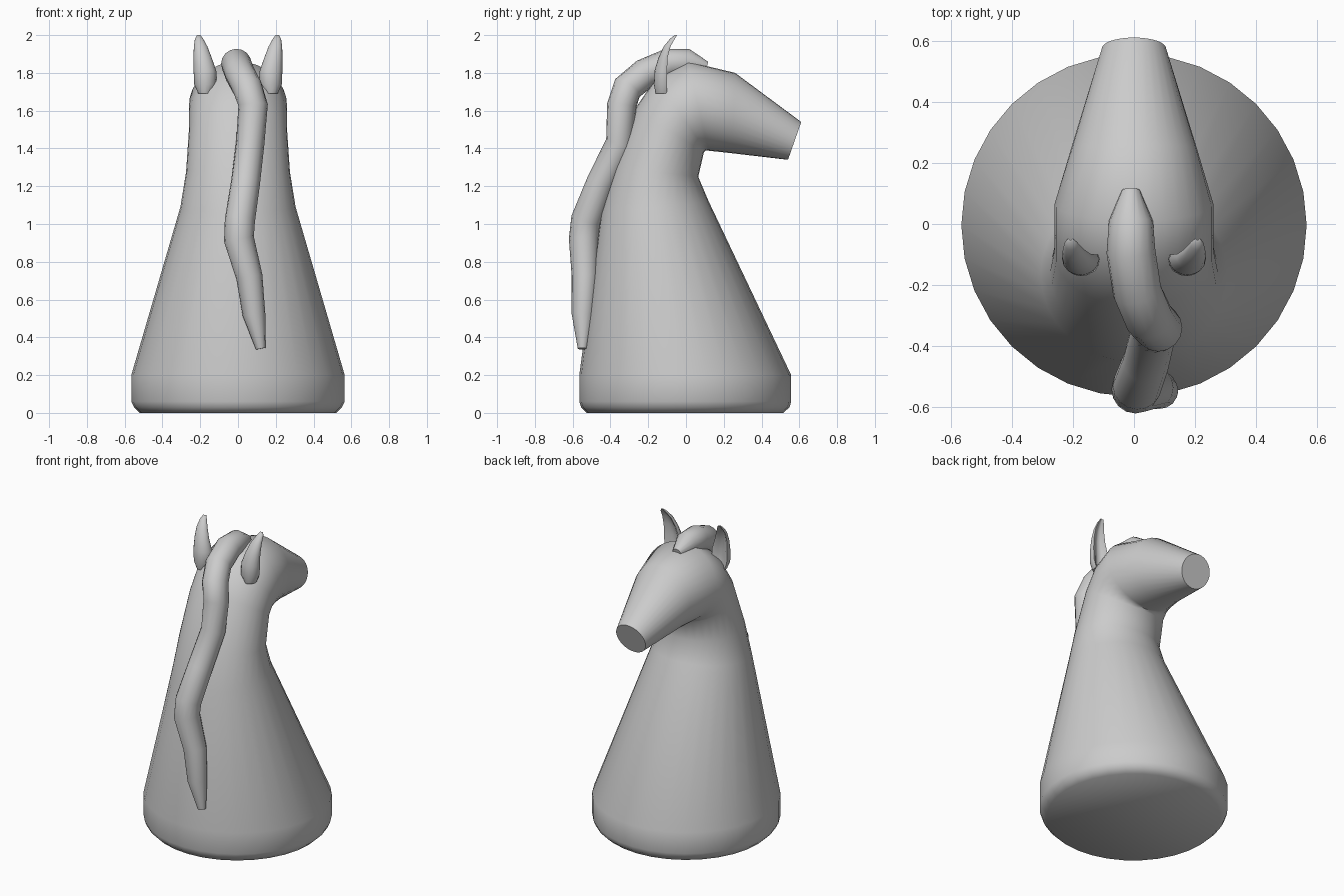
import bpy, bmesh
from math import sin, cos, pi, radians
from mathutils import Vector

if "Cube" in bpy.data.objects:
    bpy.data.objects.remove(bpy.data.objects["Cube"])


def loft(name, rings):
    """Skin a list of equal-sized closed rings and cap both ends."""
    bm = bmesh.new()
    vs = [[bm.verts.new(p) for p in r] for r in rings]
    n = len(vs[0])
    for a, b in zip(vs, vs[1:]):
        for i in range(n):
            j = (i + 1) % n
            bm.faces.new((a[i], a[j], b[j], b[i]))
    bm.faces.new(vs[0][::-1])
    bm.faces.new(vs[-1])
    bmesh.ops.recalc_face_normals(bm, faces=bm.faces)
    me = bpy.data.meshes.new(name)
    bm.to_mesh(me)
    bm.free()
    ob = bpy.data.objects.new(name, me)
    bpy.context.collection.objects.link(ob)
    bpy.ops.object.select_all(action='DESELECT')
    ob.select_set(True)
    bpy.context.view_layer.objects.active = ob
    bpy.ops.object.shade_smooth_by_angle(angle=radians(50))
    return ob


def profile_ring(fy, fz, by, bz, w, n=32):
    """Ellipse spanning a throat-side point and a nape-side point."""
    f, b = Vector((0, fy, fz)), Vector((0, by, bz))
    c, h = (f + b) / 2, (f - b) / 2
    return [c + h * sin(2 * pi * i / n) + Vector((w * cos(2 * pi * i / n), 0, 0))
            for i in range(n)]


# body: round base, tapering neck, turning into the head and muzzle
body = [
    (0.515, 0, -0.525, 0, 0.52),
    (0.548, 0.03, -0.555, 0.03, 0.55),
    (0.557, 0.06, -0.565, 0.06, 0.565),
    (0.557, 0.20, -0.565, 0.20, 0.565),
    (0.12, 1.12, -0.45, 1.06, 0.305),
    (0.065, 1.25, -0.385, 1.30, 0.275),
    (0.095, 1.38, -0.27, 1.61, 0.26),
    (0.105, 1.39, -0.16, 1.77, 0.26),
    (0.12, 1.388, 0.01, 1.86, 0.26),
    (0.24, 1.375, 0.26, 1.80, 0.205),
    (0.54, 1.34, 0.61, 1.54, 0.105),
]
loft("horse_body", [profile_ring(*r) for r in body])

# mane: a rope winding from forehead down the back of the neck
mane = [
    (-0.01, 0.11, 1.83, 0.03), (-0.01, 0.01, 1.855, 0.072),
    (-0.01, -0.09, 1.85, 0.08), (0.01, -0.22, 1.795, 0.08),
    (0.05, -0.31, 1.72, 0.08), (0.08, -0.34, 1.63, 0.078),
    (0.065, -0.35, 1.43, 0.075), (0.04, -0.45, 1.22, 0.077),
    (0.01, -0.53, 1.02, 0.08), (0.005, -0.54, 0.92, 0.08),
    (0.06, -0.535, 0.72, 0.07), (0.085, -0.545, 0.52, 0.06),
    (0.12, -0.548, 0.34, 0.025),
]
pts = [Vector(p[:3]) for p in mane]
rings = []
for i, p in enumerate(pts):
    t = (pts[min(i + 1, len(pts) - 1)] - pts[max(i - 1, 0)]).normalized()
    u = (Vector((1, 0, 0)) - t * t.x).normalized()
    v, r = t.cross(u), mane[i][3]
    rings.append([p + (u * cos(a) + v * sin(a)) * r
                  for a in (2 * pi * k / 16 for k in range(16))])
loft("mane", rings)

# ears: tapering, hollowed on the side toward the muzzle, tips curling forward
ear = [
    (0.175, -0.115, 1.69, 0.035, 0.045), (0.172, -0.115, 1.74, 0.06, 0.056),
    (0.175, -0.115, 1.81, 0.06, 0.052), (0.187, -0.108, 1.88, 0.048, 0.038),
    (0.198, -0.09, 1.94, 0.036, 0.028), (0.206, -0.065, 1.98, 0.022, 0.02),
    (0.208, -0.05, 2.0, 0.01, 0.01),
]
for side, name in ((1, "ear_right"), (-1, "ear_left")):
    rings = []
    for x, y, z, w, d in ear:
        ring = []
        for k in range(16):
            a = 2 * pi * k / 16
            s = sin(a)
            dy = d * s if s < 0 else d * (0.9 * s - 1.2 * s ** 3)
            ring.append(Vector((side * (x + w * cos(a)), y + dy, z)))
        rings.append(ring)
    loft(name, rings)
